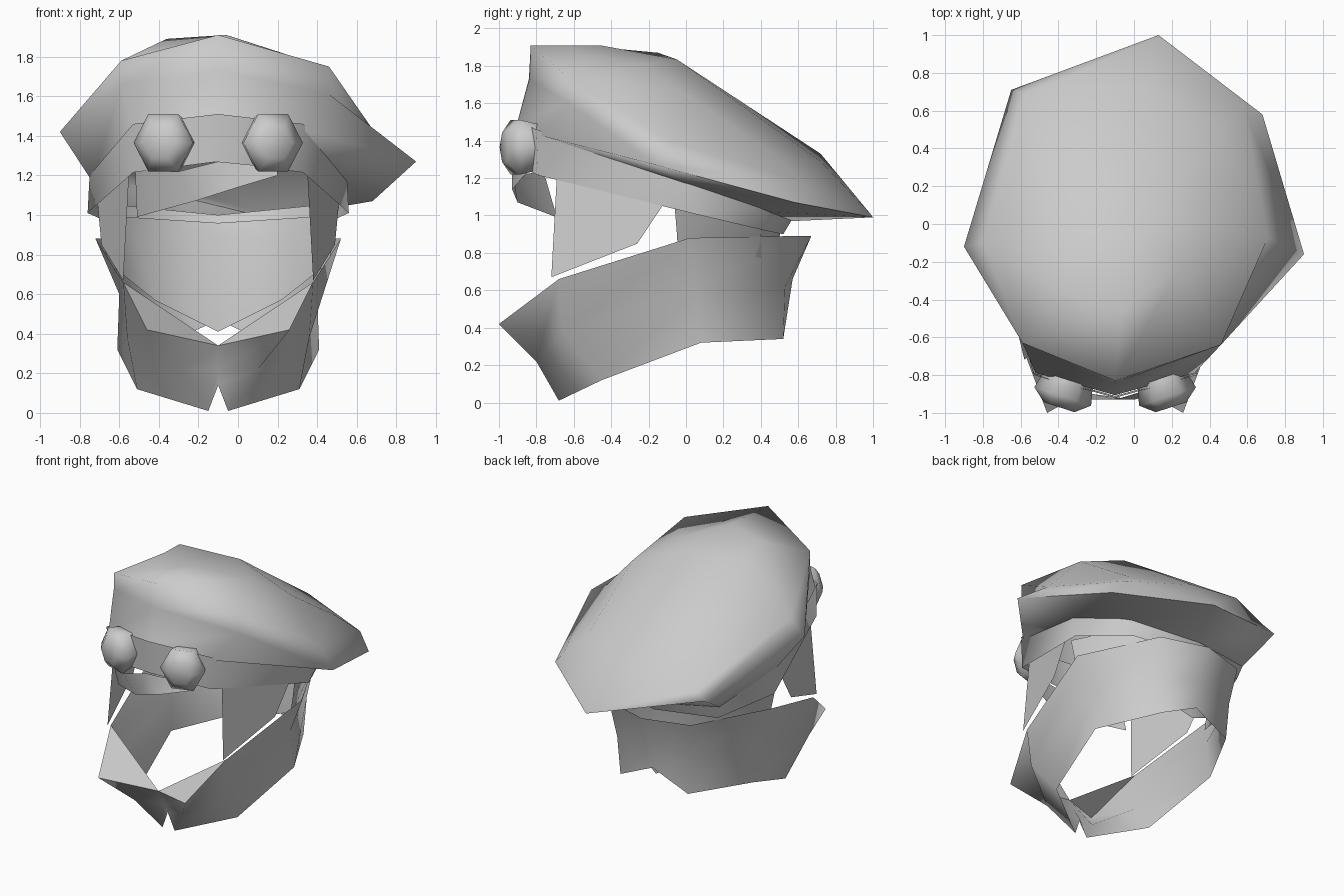
import bpy, bmesh, math
from mathutils import Matrix, Vector

cube = bpy.data.objects.get("Cube")
if cube:
    bpy.data.objects.remove(cube)

grey = bpy.data.materials.new("plain_grey")
grey.use_nodes = True
colour = (0.6, 0.6, 0.6, 1)
grey.diffuse_color = colour
grey.node_tree.nodes["Principled BSDF"].inputs["Base Color"].default_value = colour

AXIS = -0.1  # x of the head's mirror plane


def flip(p):
    return (2 * AXIS - p[0], p[1], p[2])


def finish(name, bm, angle=180):
    mesh = bpy.data.meshes.new(name)
    bm.to_mesh(mesh)
    bm.free()
    mesh.materials.append(grey)
    obj = bpy.data.objects.new(name, mesh)
    bpy.context.collection.objects.link(obj)
    bpy.ops.object.select_all(action='DESELECT')
    obj.select_set(True)
    bpy.context.view_layer.objects.active = obj
    bpy.ops.object.shade_smooth_by_angle(angle=math.radians(angle))


def sheet(name, rows, closed=False, angle=180):
    """Skin a surface through rows of points that run counter-clockwise, bottom row first."""
    bm = bmesh.new()
    grid = [[bm.verts.new(p) for p in row] for row in rows]
    n = len(rows[0])
    for lo, hi in zip(grid, grid[1:]):
        for i in range(n if closed else n - 1):
            j = (i + 1) % n
            bm.faces.new((lo[i], lo[j], hi[j], hi[i]))
    bmesh.ops.remove_doubles(bm, verts=bm.verts, dist=0.0005)
    finish(name, bm, angle)


def full_ring(half):
    """Half ring from front centre to back centre on the left, mirrored to a full ring."""
    return half + [flip(p) for p in half[-2:0:-1]]


def open_ring(half):
    """Half row from the left end to back centre, mirrored to a full open row."""
    return half + [flip(p) for p in half[-2::-1]]


# Headband: tilted strip around the head
band_top = [(-.1, -.92, 1.51), (.33, -.80, 1.46), (.55, .0, 1.20), (.40, .45, 1.05), (-.1, .58, 1.0)]
band_low = [(-.1, -.91, 1.27), (.33, -.79, 1.215), (.56, .04, 1.01), (.36, .42, .92), (-.1, .52, .90)]
sheet("headband", [full_ring(band_low), full_ring(band_top)], closed=True)

# Beret: crown wall, lower and upper rim, sloping dome closed to one point
crown = [(AXIS + (x - AXIS) * .98, y * .985, z - .03) for x, y, z in full_ring(band_top)]
rim_low = [(-.10, -.84, 1.73), (.46, -.64, 1.61), (.90, -.16, 1.27), (.68, .58, 1.07),
           (.13, 1.0, .99), (-.65, .71, 1.18), (-.90, -.12, 1.42), (-.59, -.63, 1.66)]
rim_top = [(-.10, -.83, 1.91), (.46, -.64, 1.75), (.71, -.07, 1.39), (.58, .62, 1.18),
           (.13, .985, 1.01), (-.57, .69, 1.23), (-.80, -.10, 1.53), (-.59, -.63, 1.78)]
dome = [(-.06, -.46, 1.91), (.25, -.22, 1.81), (.46, -.02, 1.66), (.46, .50, 1.31),
        (.08, .72, 1.29), (-.30, .72, 1.33), (-.38, -.15, 1.87), (-.36, -.36, 1.89)]
peak = [(.05, -.05, 1.835)] * 8
sheet("beret", [crown, rim_low, rim_top, dome, peak], closed=True, angle=100)

# Goggle lenses: six-sided domes turned slightly outward
for side, cx in (("left", .165), ("right", -.365)):
    bm = bmesh.new()
    rings = []
    for depth, r in ((.08, .13), (-.04, .158), (-.10, .085)):
        rings.append([bm.verts.new((r * math.cos(k * math.pi / 3), depth,
                                    1.07 * r * math.sin(k * math.pi / 3))) for k in range(6)])
    for a, b in zip(rings, rings[1:]):
        for k in range(6):
            bm.faces.new((a[k], a[(k + 1) % 6], b[(k + 1) % 6], b[k]))
    bm.faces.new(rings[-1])
    bm.faces.new(rings[0][::-1])
    bmesh.ops.recalc_face_normals(bm, faces=bm.faces)
    turn = math.radians(18 if side == "left" else -18)
    bm.transform(Matrix.Translation(Vector((cx, -.875, 1.365))) @ Matrix.Rotation(turn, 4, 'Z'))
    finish("goggle_lens_" + side, bm, 70)

# Fringe: slanted sheet of hair under the front of the band
sheet("fringe", [[(-.51, -.69, .99), (-.22, -.90, 1.07), (.0, -.93, 1.14), (.20, -.88, 1.20)],
                 [(-.52, -.76, 1.23), (-.30, -.93, 1.22), (-.1, -.93, 1.27), (.20, -.84, 1.24)]])

# Side locks in front of the ears
lock_low = [(.38, -.72, .67), (.49, -.26, .85)]
lock_top = [(.35, -.69, 1.22), (.51, -.12, 1.06)]
sheet("side_lock_left", [lock_low, lock_top])
sheet("side_lock_right", [[flip(p) for p in r[::-1]] for r in (lock_low, lock_top)])

# Back hair: hangs from the band inside the collar and ends in a point
hair_low = [(.46, -.04, .76), (.22, .40, .57), (-.1, .50, .41)]
hair_mid = [(.49, -.05, .92), (.33, .40, .90), (-.1, .50, .89)]
hair_top = [(.51, -.06, 1.04), (.36, .41, .99), (-.1, .52, .96)]
sheet("back_hair", [open_ring(r) for r in (hair_low, hair_mid, hair_top)])

# Collar: flared strip with pinched waist, a notch at the back, pointed tips meeting in front
bottom = [(-.1, -.69, .14), (-.05, -.68, .01), (.31, -.45, .12), (.41, .08, .32),
          (.18, .52, .34), (-.1, .54, .47)]
waist = [(-.1, -.74, .22), (.10, -.80, .22), (.36, -.66, .38), (.40, .05, .60),
         (.20, .53, .62), (-.1, .57, .66)]
top = [(-.1, -.80, .34), (.26, -1.0, .42), (.38, -.68, .66), (.52, .02, .88),
       (.24, .57, .89), (-.1, .67, .89)]
sheet("collar", [open_ring(r) for r in (bottom, waist, top)])

# Lapels folded in from the collar points to the middle
for side, f in (("left", lambda p: p), ("right", flip)):
    bm = bmesh.new()
    points = [(.38, -.68, .66), (-.1, -.80, .34), (.26, -1.0, .42)]
    tri = [bm.verts.new(f(p)) for p in points]
    bm.faces.new(tri if side == "left" else tri[::-1])
    finish("lapel_" + side, bm)
